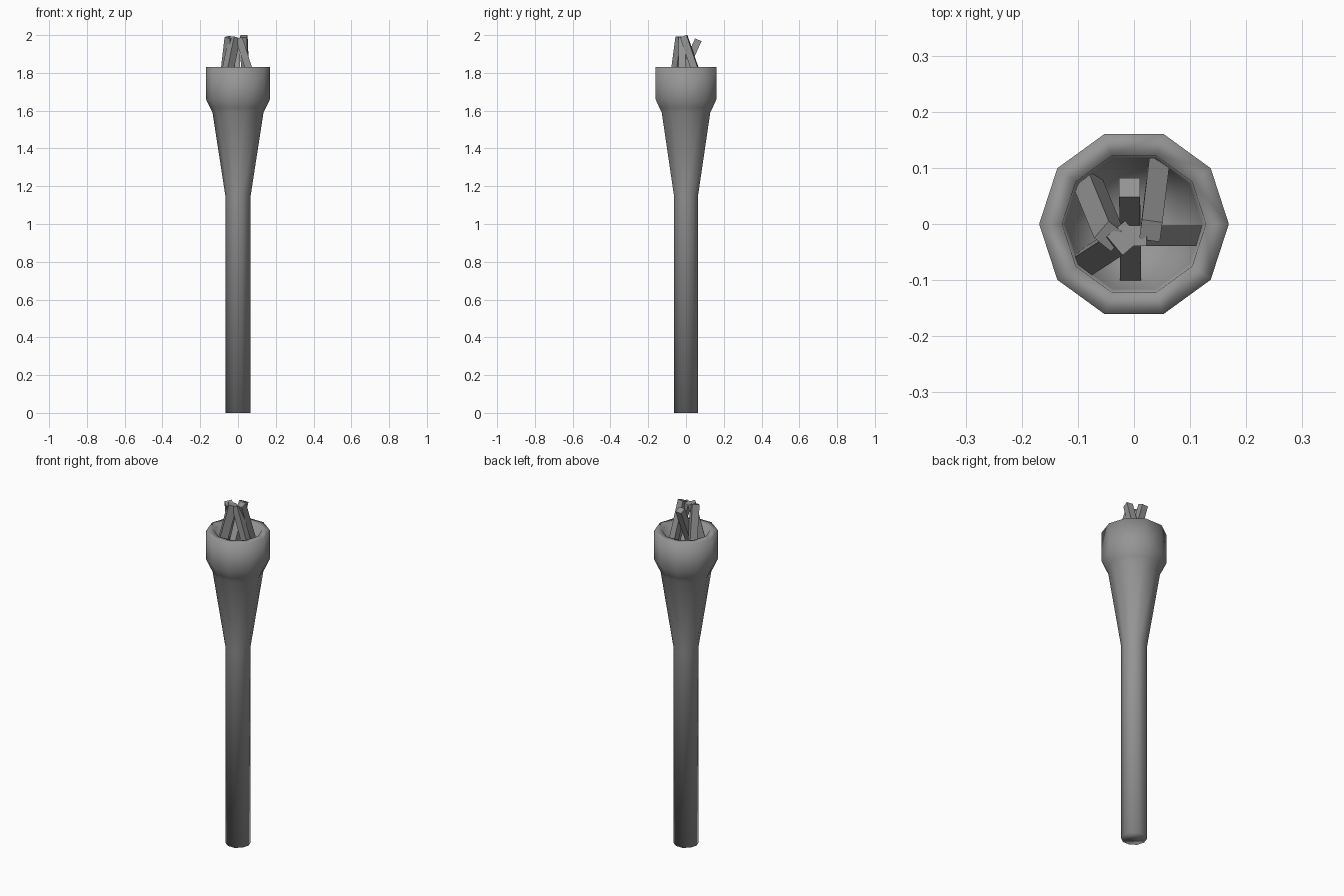
import bpy, bmesh, math
from mathutils import Vector, Matrix

if "Cube" in bpy.data.objects:
    bpy.data.objects.remove(bpy.data.objects["Cube"])

SIDES = 10
grey = bpy.data.materials.new("dark_grey")
grey.diffuse_color = (0.3, 0.3, 0.3, 1)
grey.use_nodes = True
grey.node_tree.nodes["Principled BSDF"].inputs["Base Color"].default_value = grey.diffuse_color


def finish(name, bm, smooth=False):
    bmesh.ops.recalc_face_normals(bm, faces=bm.faces)
    for f in bm.faces:
        f.smooth = smooth
    me = bpy.data.meshes.new(name)
    bm.to_mesh(me)
    bm.free()
    me.materials.append(grey)
    ob = bpy.data.objects.new(name, me)
    bpy.context.collection.objects.link(ob)
    return ob


def lathe(name, profile):
    """Revolve (radius, z) points; both ends are closed with a cap."""
    bm = bmesh.new()
    rings = []
    for r, z in profile:
        rings.append([bm.verts.new((r * math.cos(a), r * math.sin(a), z))
                      for a in (2 * math.pi * i / SIDES for i in range(SIDES))])
    for lo, hi in zip(rings, rings[1:]):
        for i in range(SIDES):
            j = (i + 1) % SIDES
            bm.faces.new((lo[i], lo[j], hi[j], hi[i]))
    bm.faces.new(rings[0][::-1])
    bm.faces.new(rings[-1])
    return finish(name, bm, smooth=True)


def stick(name, base, top, width, twist):
    """Square bar running from base to top, turned about its own length."""
    base, top = Vector(base), Vector(top)
    axis = top - base
    bm = bmesh.new()
    bmesh.ops.create_cube(bm, size=1)
    rot = Vector((0, 0, 1)).rotation_difference(axis).to_matrix().to_4x4()
    bm.transform(Matrix.Translation((base + top) / 2) @ rot
                 @ Matrix.Rotation(math.radians(twist), 4, 'Z')
                 @ Matrix.Diagonal((width, width, axis.length, 1)))
    return finish(name, bm)


# Handle, flared neck, collar and hollow cup in one smooth turned body
lathe("torch_body", [
    (0.067, 0.0), (0.067, 1.15), (0.135, 1.59), (0.148, 1.615), (0.169, 1.66),
    (0.169, 1.83), (0.128, 1.83), (0.122, 1.67), (0.06, 1.60)])

# Bundle of leaning sticks in the cup
W = 0.037
stick("stick_right", (0.118, -0.021, 1.63), (0.005, -0.021, 1.985), W, 0)
stick("stick_front", (-0.006, -0.09, 1.63), (-0.008, 0.065, 1.975), W, 0)
stick("stick_left", (-0.092, -0.073, 1.63), (-0.018, -0.025, 1.988), 0.044, 40)
stick("stick_back_left", (-0.085, 0.08, 1.63), (-0.043, -0.022, 1.988), 0.04, 50)
stick("stick_back_right", (0.045, 0.112, 1.63), (0.03, -0.012, 1.994), W, -8)
